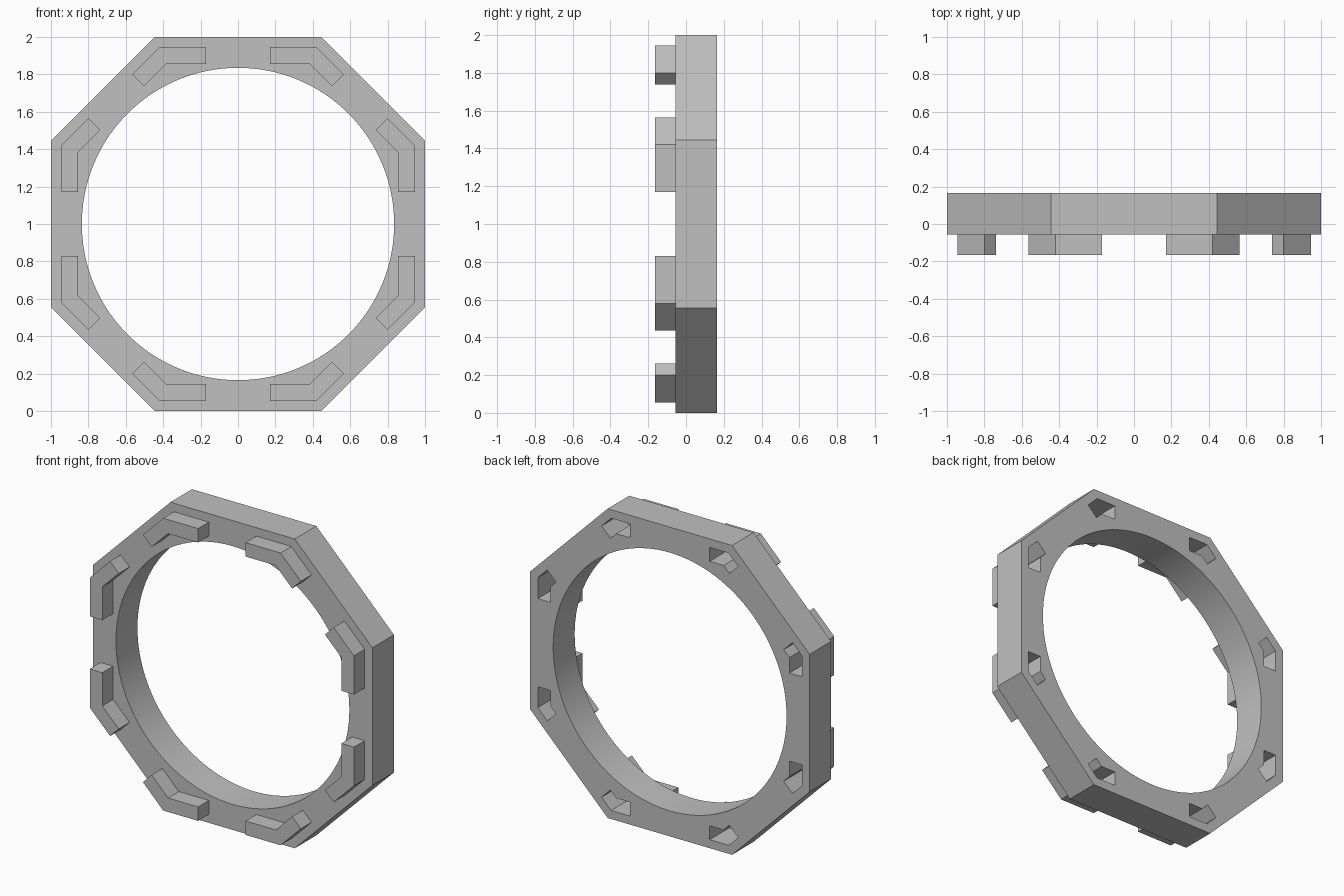
import bpy, bmesh, math
from mathutils import Matrix

cube = bpy.data.objects.get("Cube")
if cube:
    bpy.data.objects.remove(cube, do_unlink=True)

grey = bpy.data.materials.new("light_grey")
grey.use_nodes = True
colour = (0.53, 0.53, 0.53, 1)
grey.diffuse_color = colour
grey.node_tree.nodes["Principled BSDF"].inputs["Base Color"].default_value = colour

FRONT, FACE, BACK = -0.165, -0.055, 0.165
CORNER = 0.445        # half length of the level sides
HOLE = 0.835


def prism(bm, outline, y0, y1):
    """Extrude an (x, height above centre) outline along y."""
    face = bm.faces.new([bm.verts.new((x, y0, h + 1)) for x, h in outline])
    new = bmesh.ops.extrude_face_region(bm, geom=[face])["geom"]
    verts = [v for v in new if isinstance(v, bmesh.types.BMVert)]
    bmesh.ops.translate(bm, vec=(0, y1 - y0, 0), verts=verts)


def finish(bm, name):
    bmesh.ops.recalc_face_normals(bm, faces=bm.faces)
    mesh = bpy.data.meshes.new(name)
    bm.to_mesh(mesh)
    bm.free()
    mesh.materials.append(grey)
    obj = bpy.data.objects.new(name, mesh)
    bpy.context.collection.objects.link(obj)
    return obj


def bent_bar(straight, diagonal):
    """Angled bar following one octagon corner."""
    ox, oh, ix, ih = 0.42, 0.945, 0.385, 0.855
    d = diagonal
    k = (ox + oh - ix - ih) / 2      # square end on the sloping leg
    return [(straight, oh), (ox, oh), (ox + d, oh - d),
            (ox + d - k, oh - d - k), (ix, ih), (straight, ih)]


def around(outline):
    """Repeat an outline at all eight corners."""
    for swap in (False, True):
        for sx in (1, -1):
            for sh in (1, -1):
                pts = [(h, x) if swap else (x, h) for x, h in outline]
                side = "left" if sx > 0 else "right"
                level = "upper" if sh > 0 else "lower"
                place = "outer" if swap else "inner"
                yield f"{level}_{side}_{place}", [(x * sx, h * sh) for x, h in pts]


# Octagonal ring body
bm = bmesh.new()
c = CORNER
prism(bm, [(c, 1), (1, c), (1, -c), (c, -1), (-c, -1), (-1, -c), (-1, c), (-c, 1)],
      FACE, BACK)
ring = finish(bm, "octagonal_ring")

# Round opening cutter
bm = bmesh.new()
turn = Matrix.Translation((0, 0, 1)) @ Matrix.Rotation(math.pi / 2, 4, "X")
bmesh.ops.create_cone(bm, cap_ends=True, segments=128, radius1=HOLE, radius2=HOLE,
                      depth=1, matrix=turn)
opening = finish(bm, "opening_cutter")

# Short angled sockets in the back
bm = bmesh.new()
for _, outline in around(bent_bar(0.285, 0.068)):
    prism(bm, outline, BACK - 0.2, BACK + 0.1)
sockets = finish(bm, "socket_cutter")

bpy.context.view_layer.objects.active = ring
for cutter in (opening, sockets):
    cutter.hide_render = True
    mod = ring.modifiers.new("cut", "BOOLEAN")
    mod.operation = "DIFFERENCE"
    mod.solver = "EXACT"
    mod.object = cutter
    bpy.ops.object.modifier_apply(modifier=mod.name)
    bpy.data.objects.remove(cutter, do_unlink=True)

bpy.ops.object.select_all(action="DESELECT")
ring.select_set(True)
bpy.ops.object.shade_smooth_by_angle(angle=math.radians(30))

# Raised angled lugs on the front
for place, outline in around(bent_bar(0.17, 0.145)):
    bm = bmesh.new()
    prism(bm, outline, FRONT, FACE)
    finish(bm, f"{place}_lug")
